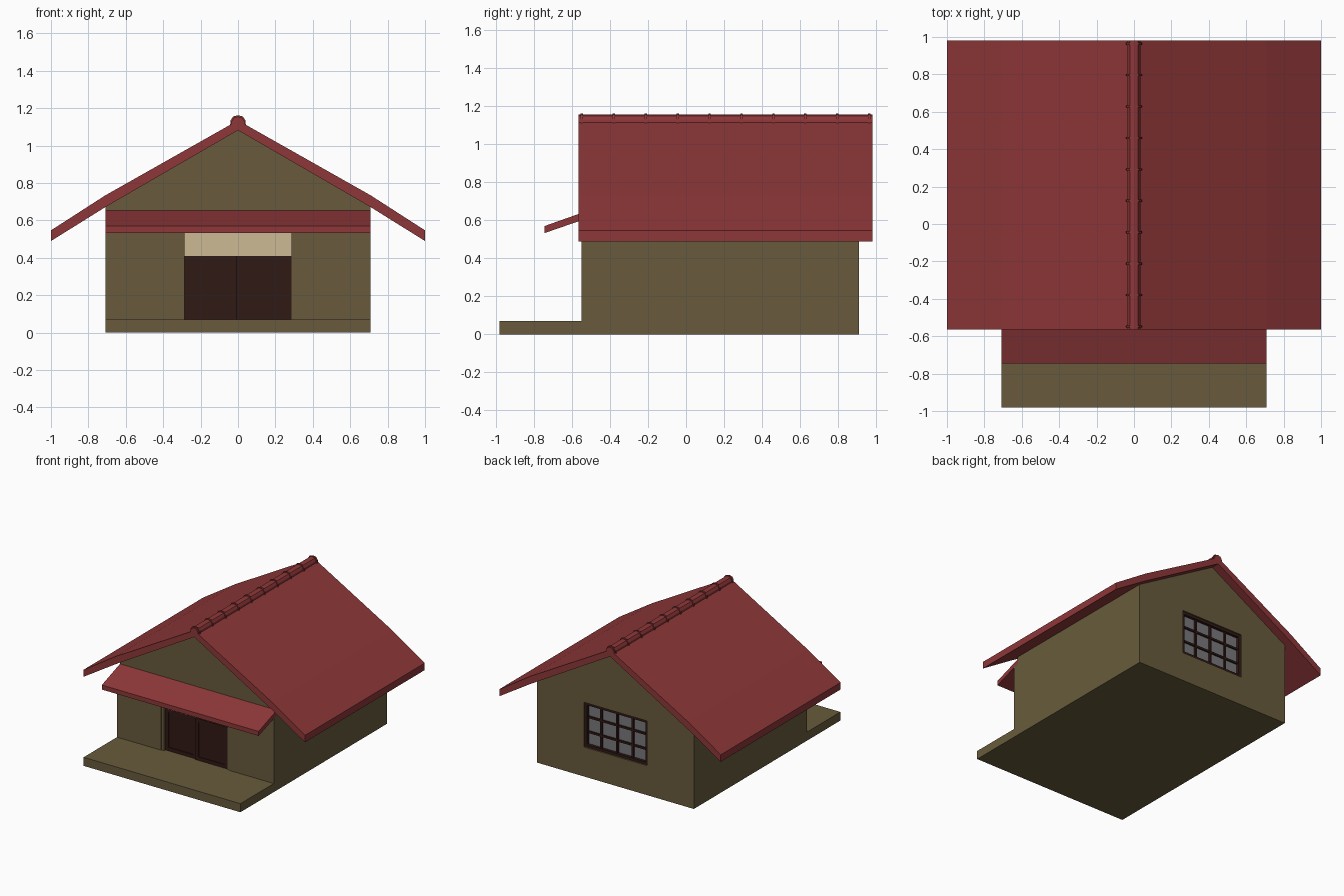
import bpy, bmesh
from mathutils import Vector

if "Cube" in bpy.data.objects:
    bpy.data.objects.remove(bpy.data.objects["Cube"])


def material(name, rgb):
    m = bpy.data.materials.new(name)
    m.diffuse_color = (*rgb, 1)
    m.use_nodes = True
    m.node_tree.nodes["Principled BSDF"].inputs["Base Color"].default_value = m.diffuse_color
    return m


WALL = material("olive_plaster", (0.138, 0.105, 0.045))
ROOF = material("red_tile", (0.27, 0.038, 0.04))
WOOD = material("dark_wood", (0.03, 0.010, 0.008))
CREAM = material("cream", (0.61, 0.49, 0.30))
GLASS = material("grey_glass", (0.19, 0.19, 0.20))


def finish(name, bm, mat):
    bmesh.ops.recalc_face_normals(bm, faces=bm.faces)
    me = bpy.data.meshes.new(name)
    bm.to_mesh(me)
    bm.free()
    ob = bpy.data.objects.new(name, me)
    bpy.context.collection.objects.link(ob)
    if mat:
        me.materials.append(mat)
    return ob


def add_prism(bm, profile, a, b, axis):
    """Extrude an (x,z) profile along y, or a (y,z) profile along x."""
    place = (lambda p, t: (p[0], t, p[1])) if axis == 'y' else (lambda p, t: (t, p[0], p[1]))
    face = bm.faces.new([bm.verts.new(place(p, a)) for p in profile])
    out = bmesh.ops.extrude_face_region(bm, geom=[face])
    verts = [g for g in out['geom'] if isinstance(g, bmesh.types.BMVert)]
    step = (0, b - a, 0) if axis == 'y' else (b - a, 0, 0)
    bmesh.ops.translate(bm, verts=verts, vec=Vector(step))


def prism(name, profile, a, b, axis, mat):
    bm = bmesh.new()
    add_prism(bm, profile, a, b, axis)
    return finish(name, bm, mat)


def boxes(name, spans, mat):
    """One object from boxes given as (x0, x1, y0, y1, z0, z1)."""
    bm = bmesh.new()
    for x0, x1, y0, y1, z0, z1 in spans:
        add_prism(bm, [(x0, z0), (x1, z0), (x1, z1), (x0, z1)], y0, y1, 'y')
    return finish(name, bm, mat)


def mirrored(half):
    return half + [(-x, z) for x, z in reversed(half) if x > 0]


W = 0.708                     # half width of the house
FLOOR = 0.07

# House body with gables, and the porch slab
body = prism("house_body", mirrored([(W, 0), (W, 0.672), (0, 1.082)]), -0.51, 0.91, 'y', WALL)
boxes("porch", [(-W, W, -0.98, -0.51, 0, FLOOR)], WALL)

# Front wall panels and door posts, their tops following the awning
for side, s in (("left", -1), ("right", 1)):
    prism("front_wall_" + side, [(-0.55, FLOOR), (-0.51, FLOOR), (-0.51, 0.63), (-0.55, 0.615)],
          s * 0.31, s * W, 'x', WALL)
    boxes("door_post_" + side, [(min(s * 0.285, s * 0.31), max(s * 0.285, s * 0.31),
                                 -0.545, -0.51, FLOOR, 0.615)], WALL)
boxes("door_transom", [(-0.285, 0.285, -0.53, -0.51, 0.41, 0.615)], CREAM)

# Sliding doors: rails and stiles around a recessed panel
for side, x0, x1, y in (("left", -0.285, -0.002, -0.528), ("right", -0.01, 0.285, -0.538)):
    r, top = 0.028, 0.41
    boxes("door_" + side, [
        (x0, x0 + r, y, y + 0.015, FLOOR, top), (x1 - r, x1, y, y + 0.015, FLOOR, top),
        (x0 + r, x1 - r, y, y + 0.015, FLOOR, FLOOR + r),
        (x0 + r, x1 - r, y, y + 0.015, top - r, top),
        (x0 + r, x1 - r, y + 0.007, y + 0.013, FLOOR + r, top - r)], WOOD)

# Awning over the door
prism("awning", [(-0.745, 0.533), (-0.745, 0.57), (-0.505, 0.655), (-0.505, 0.616)],
      -W, W, 'x', ROOF)

# Main roof with slightly steeper eaves
prism("roof", [(0, 1.135), (W, 0.735), (1, 0.547), (1, 0.49), (W, 0.672), (0, 1.082),
               (-W, 0.672), (-1, 0.49), (-1, 0.547), (-W, 0.735)], -0.565, 0.98, 'y', ROOF)

# Ridge cap and its raised bands
cap = [(0.036, 1.10), (0.034, 1.13), (0.022, 1.15), (0, 1.156)]
prism("ridge_cap", mirrored(cap), -0.565, 0.98, 'y', ROOF)
bm = bmesh.new()
band = mirrored([(x * 1.18, 1.10 + (z - 1.10) * 1.12) for x, z in cap])
for i in range(10):
    y = -0.548 + i * 0.168
    add_prism(bm, band, y - 0.006, y + 0.006, 'y')
finish("ridge_bands", bm, ROOF)

# Back window: recess cut in the wall, glass, frame and glazing bars
X, Z0, Z1 = 0.285, 0.24, 0.605
cutter = boxes("window_cutter", [(-X, X, 0.87, 0.95, Z0, Z1)], None)
cutter.hide_render = True
cutter.display_type = 'WIRE'
cut = body.modifiers.new("window_recess", 'BOOLEAN')
cut.object = cutter
cut.solver = 'EXACT'

boxes("window_glass", [(-X, X, 0.868, 0.878, Z0, Z1)], GLASS)
f, h = 0.022, 0.008
bars = [(-X, -X + f, 0.87, 0.9, Z0, Z1), (X - f, X, 0.87, 0.9, Z0, Z1),
        (-X + f, X - f, 0.87, 0.9, Z0, Z0 + f), (-X + f, X - f, 0.87, 0.9, Z1 - f, Z1)]
for i in (-1, 0, 1):
    bars.append((i * X / 2 - h, i * X / 2 + h, 0.87, 0.892, Z0 + f, Z1 - f))
for i in (1, 2):
    z = Z0 + (Z1 - Z0) * i / 3
    bars.append((-X + f, X - f, 0.87, 0.89, z - h, z + h))
boxes("window_frame", bars, WOOD)
